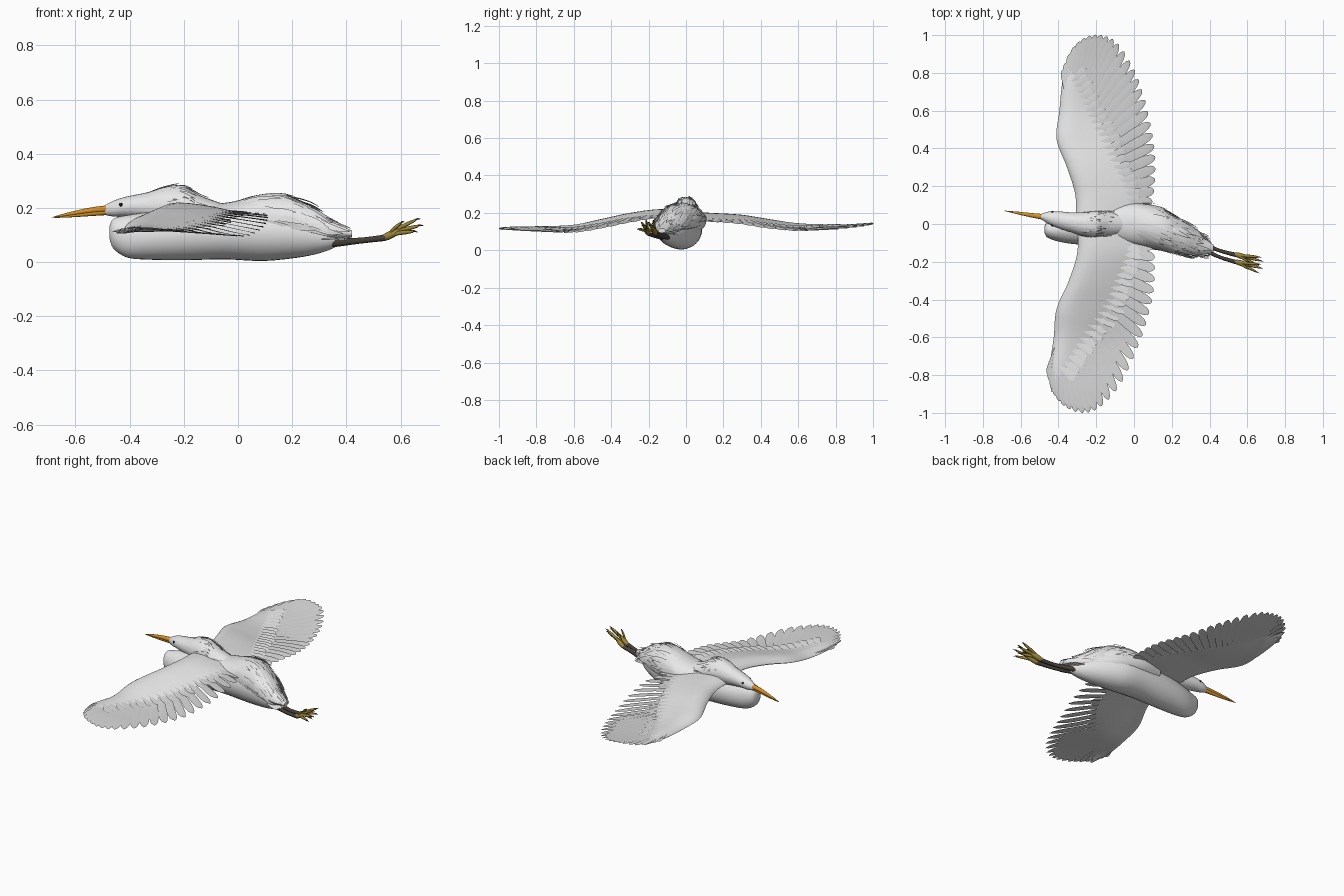
import bpy, bmesh, math, random
from mathutils import Vector

random.seed(4)
cube = bpy.data.objects.get("Cube")
if cube:
    bpy.data.objects.remove(cube)


def material(name, r, g, b):
    m = bpy.data.materials.new(name)
    m.use_nodes = True
    m.diffuse_color = (r, g, b, 1)
    m.node_tree.nodes["Principled BSDF"].inputs["Base Color"].default_value = (r, g, b, 1)
    return m


WHITE = material("white plumage", 0.8, 0.8, 0.8)
PALE = material("pale grey flight feathers", 0.7, 0.7, 0.7)
ORANGE = material("orange bill", 0.65, 0.28, 0.02)
DARK = material("dark legs", 0.06, 0.05, 0.04)
OLIVE = material("olive yellow feet", 0.32, 0.23, 0.04)
BLACK = material("black eye", 0.01, 0.01, 0.01)


def spline(rows, t):
    """Smooth curve through rows, t from 0 to 1."""
    n = len(rows) - 1
    f = min(max(t, 0), 1) * n
    i = min(int(f), n - 1)
    u = f - i
    a, b, c, d = (rows[min(max(k, 0), n)] for k in range(i - 1, i + 3))
    return [q + u * ((r - p) / 2 + u * (p - 2.5 * q + 2 * r - s / 2 + u * (1.5 * (q - r) + (s - p) / 2)))
            for p, q, r, s in zip(a, b, c, d)]


def lookup(rows, key):
    """Smooth table lookup by first column."""
    n = len(rows) - 1
    for i in range(n):
        if key <= rows[i + 1][0] or i == n - 1:
            u = (key - rows[i][0]) / (rows[i + 1][0] - rows[i][0])
            return spline(rows, (i + min(max(u, 0), 1)) / n)


def finish(bm, name, mat, closed=True):
    if closed:
        bmesh.ops.recalc_face_normals(bm, faces=bm.faces)
    me = bpy.data.meshes.new(name)
    bm.to_mesh(me)
    bm.free()
    me.materials.append(mat)
    ob = bpy.data.objects.new(name, me)
    bpy.context.collection.objects.link(ob)
    bpy.ops.object.select_all(action='DESELECT')
    ob.select_set(True)
    bpy.context.view_layer.objects.active = ob
    bpy.ops.object.shade_smooth_by_angle(angle=math.radians(50))
    return ob


def skin(bm, rings):
    """Bridge closed rings and cap the ends."""
    vs = [[bm.verts.new(p) for p in ring] for ring in rings]
    for a, b in zip(vs, vs[1:]):
        for k in range(len(a)):
            bm.faces.new((a[k - 1], a[k], b[k], b[k - 1]))
    bm.faces.new(vs[0])
    bm.faces.new(vs[-1])


def on_skin(rows, t, ang, scale=1.0):
    x, y, z, ry, rz = spline(rows, t)
    return Vector((x, y + ry * scale * math.sin(ang), z + rz * scale * math.cos(ang)))


def loft(name, rows, mat, steps=28, sides=24):
    bm = bmesh.new()
    skin(bm, [[on_skin(rows, i / steps, math.tau * k / sides) for k in range(sides)]
              for i in range(steps + 1)])
    return finish(bm, name, mat)


def ribbon(bm, pts, sides, widths, ridge=0.0, lean=0.0):
    """Feather blade with a raised shaft and a leaning vane."""
    up = Vector((0, 0, 1))
    rows = [[bm.verts.new(q) for q in (p - s * w - up * lean, p + up * ridge, p + s * w + up * lean)]
            for p, s, w in zip(pts, sides, widths)]
    for a, b in zip(rows, rows[1:]):
        for k in (0, 1):
            bm.faces.new((a[k], b[k], b[k + 1], a[k + 1]))


# Body, folded neck with head, and raised back; rows are x, y, z, half width, half height
BODY = [(-.475, -.03, .11, .012, .02), (-.46, -.03, .105, .04, .055), (-.41, -.03, .095, .06, .078),
        (-.33, -.025, .097, .08, .088), (-.2, -.02, .105, .095, .098), (-.05, -.02, .11, .105, .1),
        (.08, -.025, .112, .108, .108), (.17, -.045, .113, .1, .103), (.26, -.075, .105, .078, .082),
        (.33, -.1, .092, .05, .05), (.38, -.12, .085, .018, .018)]
HEAD = [(-.495, .04, .191, .011, .016), (-.46, .034, .197, .03, .029), (-.41, .024, .204, .043, .038),
        (-.34, .01, .206, .052, .05), (-.27, 0, .207, .06, .068), (-.2, 0, .2, .065, .077),
        (-.13, 0, .182, .065, .06), (-.04, 0, .17, .05, .04)]
BACK = [(-.12, 0, .15, .09, .06), (-.02, 0, .155, .108, .068), (.07, -.01, .16, .112, .085),
        (.17, -.035, .155, .105, .09), (.26, -.075, .138, .085, .066), (.34, -.105, .115, .055, .035),
        (.42, -.13, .105, .02, .012)]
loft("body", BODY, WHITE, 40, 32)
loft("head_and_neck", HEAD, WHITE, 32)
loft("back", BACK, WHITE, 32, 32)


# Loose plumes lying over the back and nape
def plumes(name, rows, count, start, length, spread, width, lift):
    bm = bmesh.new()
    for i in range(count):
        t0 = random.uniform(*start)
        t1 = t0 + random.uniform(*length)
        a0 = spread * (2 * ((i * 0.618) % 1) - 1)
        twist = random.uniform(-.15, .25) * (1 if a0 > 0 else -1)
        rise = random.uniform(.5, 1) * lift
        pts, sides, widths = [], [], []
        for k in range(8):
            u = k / 7
            a = a0 + twist * u
            pts.append(on_skin(rows, t0 + (t1 - t0) * u, a, .98 + rise * u))
            sides.append(Vector((0, math.cos(a), -math.sin(a))))
            widths.append(width * (.03 + math.sin(math.pi * (.2 + .8 * u)) ** .8))
        ribbon(bm, pts, sides, widths, .002)
    finish(bm, name, WHITE, False)


plumes("back_plumes", BACK, 75, (.22, .6), (.2, .4), 1.75, .012, .2)
plumes("rump_plumes", BACK, 34, (.5, .72), (.2, .3), 1.6, .012, .55)
plumes("nape_plumes", HEAD, 34, (.42, .62), (.2, .36), 1.4, .009, .18)

# Tail feathers
bm = bmesh.new()
for i in range(9):
    f = i / 4 - 1
    d = Vector((.17, -.05 + f * .035, -.01)) * (1 - .15 * abs(f))
    p = Vector((.25, -.08 + f * .03, .1 - .01 * abs(f)))
    side = Vector((-d.y, d.x, 0)).normalized()
    ribbon(bm, [p + d * k / 6 for k in range(7)], [side] * 7,
           [.016 * math.sqrt(1.02 - (k / 6) ** 4) for k in range(7)], .003, .002)
finish(bm, "tail", WHITE, False)

# Bill and eyes
loft("upper_bill", [(-.46, .035, .198, .017, .014), (-.54, .046, .191, .012, .011),
                    (-.62, .059, .178, .007, .007), (-.686, .07, .165, .001, .001)], ORANGE, 14, 14)
loft("lower_bill", [(-.46, .035, .187, .015, .012), (-.54, .046, .179, .01, .009),
                    (-.62, .059, .17, .006, .005), (-.678, .069, .164, .001, .001)], ORANGE, 14, 14)
for name, s in (("front_eye", -1), ("back_eye", 1)):
    bm = bmesh.new()
    bmesh.ops.create_uvsphere(bm, u_segments=14, v_segments=8, radius=.007)
    bmesh.ops.translate(bm, verts=bm.verts, vec=(-.432, .028 + s * .035, .212))
    finish(bm, name, BLACK)

# Wings; rows are distance from the middle, leading x, covert edge x, height, half thickness
FRONT = [(0, -.30, 0, .2, .024), (.15, -.30, 0, .203, .024), (.3, -.345, -.05, .185, .022),
         (.45, -.41, -.1, .157, .018), (.6, -.425, -.23, .13, .013), (.75, -.445, -.33, .128, .008),
         (.87, -.44, -.41, .13, .003), (1, -.42, -.42, .127, .002)]
REAR = [(0, -.31, 0, .19, .024), (.15, -.31, 0, .183, .024), (.3, -.355, -.06, .175, .022),
        (.45, -.41, -.12, .155, .018), (.6, -.395, -.21, .138, .013), (.75, -.38, -.28, .138, .008),
        (.87, -.35, -.33, .142, .003), (1, -.3, -.3, .15, .002)]
FRONT_TIPS = [(.1, .08), (.11, .22), (.1, .38), (.06, .54), (0, .7), (-.08, .86), (-.18, .97),
              (-.27, 1), (-.36, .97), (-.42, .9), (-.45, .8)]
REAR_TIPS = [(.09, .08), (.11, .22), (.11, .38), (.085, .54), (.045, .7), (-.01, .84), (-.09, .96),
             (-.17, 1), (-.25, .99), (-.32, .93), (-.37, .82)]
FRONT_BASE = [(-.12, .06), (-.2, .3), (-.29, .46), (-.36, .58), (-.41, .66)]
REAR_BASE = [(-.12, .06), (-.2, .3), (-.29, .46), (-.32, .58), (-.35, .68)]


def wing(label, s, table, tips, bases):
    def surface(x, y):
        row = lookup(table, min(abs(y), 1))
        d = max(x - row[1], 0)
        return row[3] - .07 * d - .02 * max(0, 1 - d / .08) ** 2

    # Smooth cambered arm with its coverts
    bm = bmesh.new()
    rings = []
    for i in range(41):
        v = .01 + .88 * i / 40
        _, lead, edge, _, thick = lookup(table, v)
        ring = []
        for k in range(24):
            a = math.tau * k / 24
            u = (1 - math.cos(a)) / 2
            x = lead + (edge - lead) * u
            bulge = thick * math.sin(a) * (1 - u) ** .5 * 1.2
            ring.append((x, s * v, surface(x, v) + bulge))
        rings.append(ring)
    skin(bm, rings)
    finish(bm, label + "_wing_arm", WHITE)

    def blade(bm, base, tip, width, lift):
        d = Vector((tip[0] - base[0], s * (tip[1] - base[1]), 0))
        side = Vector((-d.y, d.x, 0)).normalized()
        pts, widths = [], []
        for k in range(13):
            t = 1 - (1 - k / 12) ** 1.5
            p = Vector((base[0], s * base[1], 0)) + d * t
            p.z = surface(p.x, p.y) + lift
            pts.append(p)
            widths.append(width * (.5 + .5 * t) * math.sqrt(1.01 - t ** 8))
        ribbon(bm, pts, [side] * 13, widths, .0015, .003 * s)

    # Long flight feathers fanned along the trailing edge
    bm = bmesh.new()
    count = 28
    for i in range(count):
        t = i / (count - 1)
        tip = spline(tips, t)
        blade(bm, spline(bases, t), tip, .034 - .008 * t, 0)
    finish(bm, label + "_wing_flight_feathers", PALE, False)

    # Short covert feathers overlapping the flight feathers
    bm = bmesh.new()
    for i in range(20):
        v = .12 + .66 * i / 19
        _, lead, edge, _, thick = lookup(table, v)
        reach = .03 + .01 * (i % 2)
        mid = edge - .35 * (edge - lead)
        blade(bm, (mid, v - .03), (edge + reach, v + .02 + .03 * v), .025, .004)
    finish(bm, label + "_wing_coverts", WHITE, False)


wing("front", -1, FRONT, FRONT_TIPS, FRONT_BASE)
wing("back", 1, REAR, REAR_TIPS, REAR_BASE)

# Trailing legs and feet
TOES = [(.115, -.01, .065), (.125, -.03, .042), (.105, -.052, .02), (.06, -.035, .055)]
for label, y0, y1 in (("front", -.125, -.203), ("back", -.095, -.165)):
    loft(label + "_leg", [(.3, y0 + .02, .075, .02, .02), (.36, y0 - .005, .073, .015, .017),
                          (.45, (y0 + y1) / 2 - .01, .079, .01, .011), (.545, y1, .09, .012, .012)], DARK, 12, 12)
    loft(label + "_foot", [(.53, y1 + .004, .09, .007, .008), (.55, y1, .095, .014, .015),
                           (.58, y1 - .008, .108, .015, .014), (.6, y1 - .012, .114, .006, .006)], OLIVE, 10, 12)
    for i, (dx, dy, dz) in enumerate(TOES):
        def at(f, r, sag=0.0):
            return (.548 + dx * f, y1 + dy * f, .094 + dz * f + sag, r, r)
        loft(f"{label}_toe_{i + 1}", [at(0, .008), at(.35, .0075, .004), at(.65, .008, .003), at(.93, .005)],
             OLIVE, 9, 8)
        loft(f"{label}_claw_{i + 1}", [at(.88, .005), at(.98, .0035, .001), at(1.1, .0008, -.006)], DARK, 5, 6)
